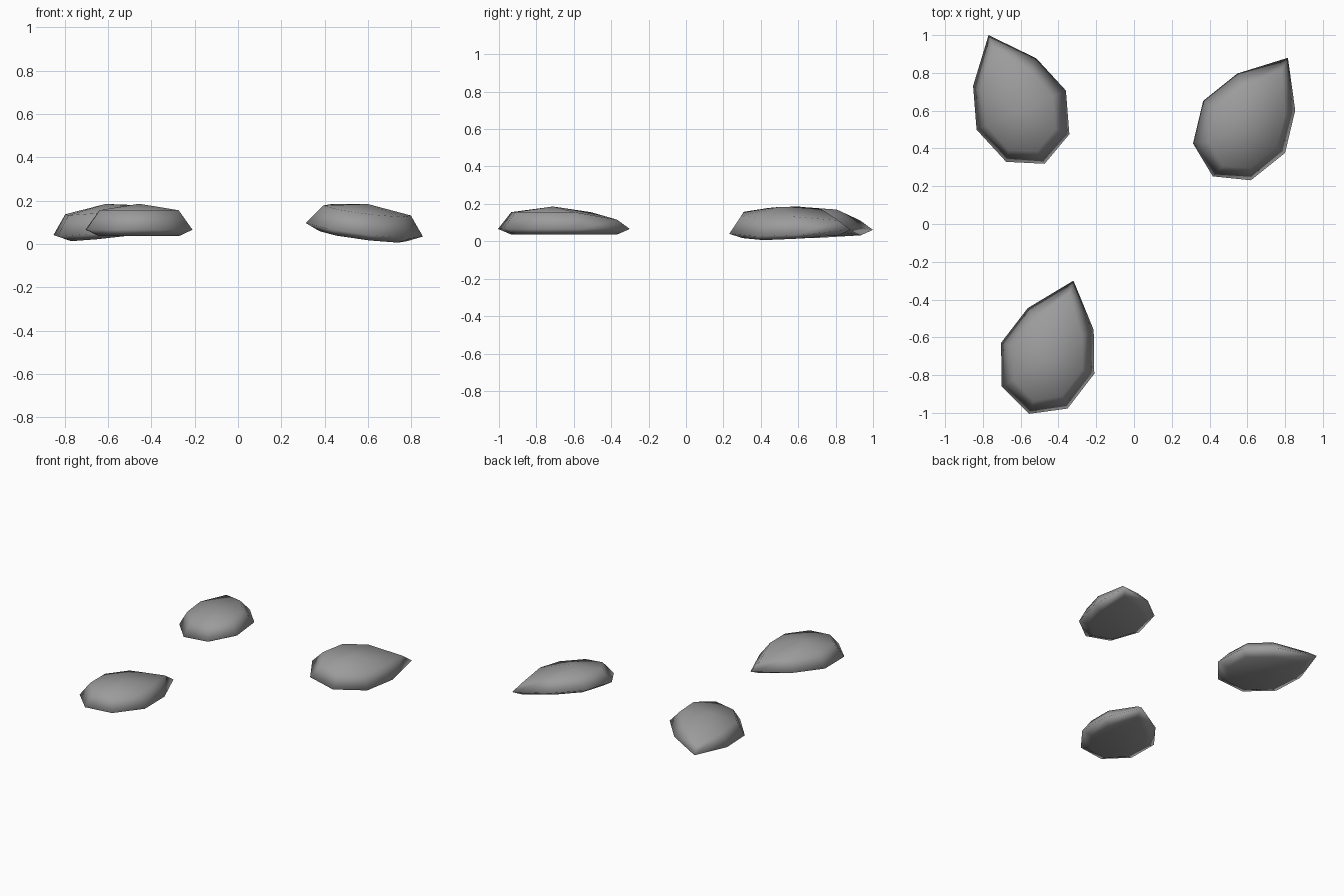
import bpy, bmesh, math
from mathutils import Matrix, Vector

cube = bpy.data.objects.get("Cube")
if cube:
    bpy.data.objects.remove(cube)

GREY = (0.33, 0.33, 0.33, 1)
stone_grey = bpy.data.materials.new("stone_grey")
stone_grey.diffuse_color = GREY
stone_grey.use_nodes = True
stone_grey.node_tree.nodes["Principled BSDF"].inputs["Base Color"].default_value = GREY


def ring(bm, rx, ry, tip, z, tip_z):
    """Stretched octagon whose first corner is pulled out to a point."""
    verts = [bm.verts.new((0, tip, tip_z))]
    for i in range(1, 8):
        a = math.tau * i / 8
        verts.append(bm.verts.new((-rx * math.sin(a), ry * math.cos(a), z)))
    return verts


def stone_mesh():
    bm = bmesh.new()
    # flat base, widest rim and raised shoulder, heights measured from the rim
    base = ring(bm, 0.193, 0.235, 0.36, -0.03, -0.03)
    rim = ring(bm, 0.26, 0.31, 0.433, 0, 0)
    shoulder = ring(bm, 0.193, 0.235, 0.36, 0.09, 0.05)
    peak = bm.verts.new((0, 0, 0.12))
    bm.faces.new(base[::-1])
    for i in range(8):
        j = (i + 1) % 8
        for low, high in ((base, rim), (rim, shoulder)):
            bm.faces.new((low[i], low[j], high[j], high[i]))
        bm.faces.new((shoulder[i], shoulder[j], peak))
    bmesh.ops.recalc_face_normals(bm, faces=bm.faces)
    for f in bm.faces:
        f.smooth = True
    mesh = bpy.data.meshes.new("stone")
    bm.to_mesh(mesh)
    bm.free()
    mesh.materials.append(stone_grey)
    return mesh


# One stone, laid three times: name, position, turn, slope along x and y
mesh = stone_mesh()
for name, x, y, turn, sx, sy in (
    ("front_stone", -0.457, -0.711, -18.4, 0, 0),
    ("back_right_stone", -0.597, 0.603, 23.6, 0.114, 0.037),
    ("back_left_stone", 0.583, 0.514, -32.4, -0.139, 0.075),
):
    stone = bpy.data.objects.new(name, mesh)
    bpy.context.collection.objects.link(stone)
    tilt = Vector((0, 0, 1)).rotation_difference(Vector((-sx, -sy, 1)))
    stone.matrix_world = (Matrix.Translation((x, y, 0.066))
                          @ tilt.to_matrix().to_4x4()
                          @ Matrix.Rotation(math.radians(turn), 4, "Z"))
